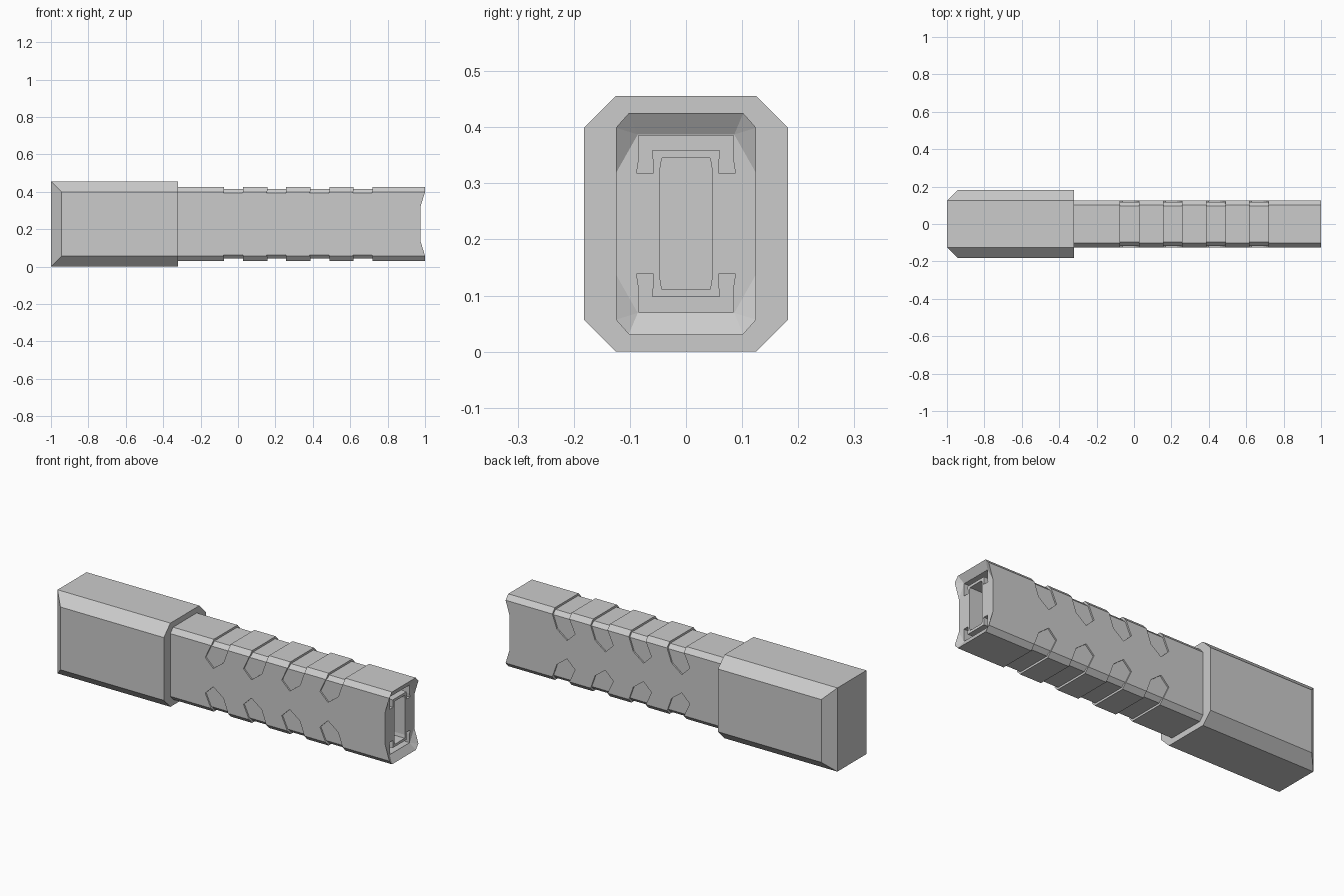
import bpy, bmesh

if "Cube" in bpy.data.objects:
    bpy.data.objects.remove(bpy.data.objects["Cube"])

ZC = 0.228  # mid height of the whole model


def finish(name, bm):
    bmesh.ops.recalc_face_normals(bm, faces=bm.faces[:])
    me = bpy.data.meshes.new(name)
    bm.to_mesh(me)
    bm.free()
    ob = bpy.data.objects.new(name, me)
    bpy.context.collection.objects.link(ob)
    return ob


def octagon(y, z, yf, zf):
    """Chamfered rectangle: half sizes y, z and flat half lengths yf, zf."""
    return [(yf, z), (y, zf), (y, -zf), (yf, -z),
            (-yf, -z), (-y, -zf), (-y, zf), (-yf, z)]


def prism(bm, lo, hi):
    a = [bm.verts.new(p) for p in lo]
    b = [bm.verts.new(p) for p in hi]
    bm.faces.new(a)
    bm.faces.new(b)
    for i in range(len(a)):
        j = (i + 1) % len(a)
        bm.faces.new((a[i], a[j], b[j], b[i]))


def x_prism(bm, pts, x0, x1):
    prism(bm, [(x0, y, ZC + z) for y, z in pts], [(x1, y, ZC + z) for y, z in pts])


def cut(ob, cutter):
    cutter.hide_render = True
    m = ob.modifiers.new("cut", 'BOOLEAN')
    m.operation = 'DIFFERENCE'
    m.solver = 'EXACT'
    m.object = cutter
    bpy.context.view_layer.objects.active = ob
    bpy.ops.object.modifier_apply(modifier=m.name)
    bpy.data.objects.remove(cutter)


# Thick end block, chamfered lengthwise and on its upright end edges
bm = bmesh.new()
pts = [(-0.32, y, z) for y, z in octagon(0.182, 0.228, 0.125, 0.171)]
for sy in (-1, 1):
    for sz in (-1, 1):
        pts += [(-0.943, sy * 0.182, sz * 0.171), (-1, sy * 0.125, sz * 0.228)]
for x, y, z in pts:
    bm.verts.new((x, y, ZC + z))
bmesh.ops.convex_hull(bm, input=bm.verts[:])
bmesh.ops.dissolve_limit(bm, angle_limit=0.01, verts=bm.verts[:], edges=bm.edges[:])
finish("end_block", bm)

# Grip with a dished end
bm = bmesh.new()
ring = octagon(0.125, 0.197, 0.102, 0.171)
start = [bm.verts.new((-0.34, y, ZC + z)) for y, z in ring]
rim = [bm.verts.new((1, y, ZC + z)) for y, z in ring]
floor = [bm.verts.new((0.975, y, ZC + z)) for y, z in octagon(0.125, 0.159, 0.086, 0.09)]
bm.faces.new(start)
bm.faces.new(floor)
for i in range(8):
    j = (i + 1) % 8
    if i in (1, 5):      # flat sides, scooped at the end
        bm.faces.new((start[i], start[j], rim[j], floor[j], floor[i], rim[i]))
        continue
    bm.faces.new((start[i], start[j], rim[j], rim[i]))
    if i in (3, 7):      # sloped top and bottom of the dish
        bm.faces.new((rim[i], rim[j], floor[j], floor[i]))
    else:                # dish corners
        k = i if i in (0, 4) else j
        o = j if k == i else i
        bm.faces.new((rim[i], rim[j], floor[k]))
        bm.faces.new((rim[o], floor[o], floor[k]))
grip = finish("grip", bm)

# Shallow pointed grooves wrapping over the top and bottom edges
groove = [(-0.074, 0.3), (-0.074, 0.175), (-0.11, 0.097), (-0.062, 0.05),
          (0, 0.097), (0.027, 0.172), (0.027, 0.3)]
bm = bmesh.new()
for n in range(4):
    for s in (-1, 1):
        prism(bm, *[[(x + n * 0.2305, y, ZC + s * z) for x, z in groove]
                    for y in (-0.2, 0.2)])
grooves = finish("groove_cutter", bm)
bm = bmesh.new()
x_prism(bm, octagon(0.117, 0.186, 0.097, 0.165), -0.5, 1.2)
cut(grooves, finish("groove_core", bm))
cut(grip, grooves)

# Slot and hooked channels in the dished end
bm = bmesh.new()
x_prism(bm, octagon(0.046, 0.117, 0.043, 0.1), 0.83, 1.1)
hook = [(0.085, 0.157), (0.085, 0.11), (0.088, 0.09), (0.058, 0.09), (0.06, 0.131)]
hook += [(-y, z) for y, z in reversed(hook)]
for s in (-1, 1):
    x_prism(bm, [(y, s * z) for y, z in hook], 0.92, 1.1)
cut(grip, finish("slot_cutter", bm))
